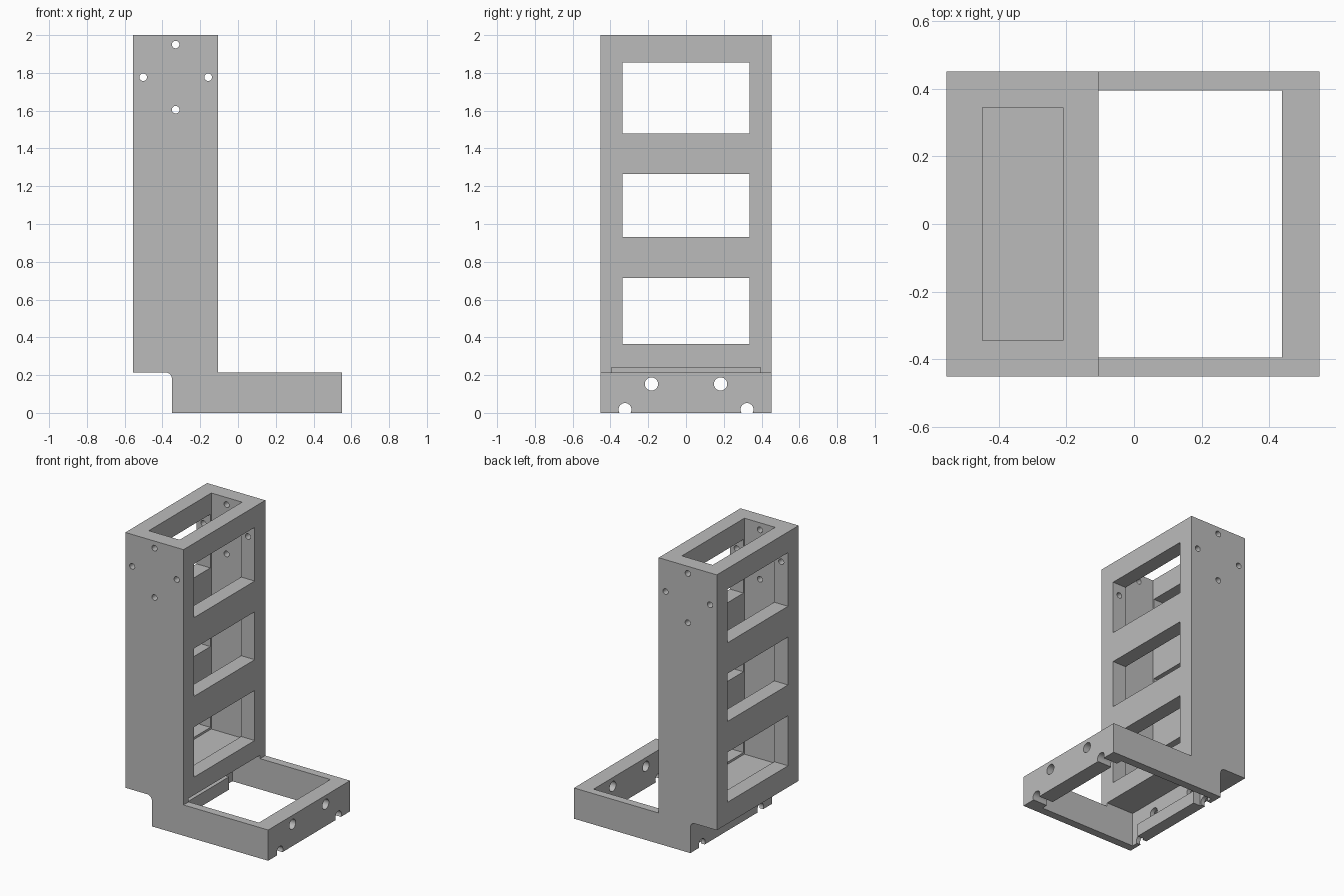
import bpy, bmesh, math
from mathutils import Matrix, Vector

if "Cube" in bpy.data.objects:
    bpy.data.objects.remove(bpy.data.objects["Cube"])

grey = bpy.data.materials.new("machined_grey")
grey.diffuse_color = (0.5, 0.5, 0.5, 1)
grey.use_nodes = True
grey.node_tree.nodes["Principled BSDF"].inputs["Base Color"].default_value = grey.diffuse_color


def make_object(name, bm):
    bmesh.ops.recalc_face_normals(bm, faces=bm.faces[:])
    mesh = bpy.data.meshes.new(name)
    bm.to_mesh(mesh)
    bm.free()
    mesh.materials.append(grey)
    ob = bpy.data.objects.new(name, mesh)
    bpy.context.collection.objects.link(ob)
    return ob


def box(name, x0, x1, y0, y1, z0, z1):
    bm = bmesh.new()
    bmesh.ops.create_cube(bm, size=1)
    size = Vector((x1 - x0, y1 - y0, z1 - z0))
    mid = Vector((x0 + x1, y0 + y1, z0 + z1)) / 2
    bmesh.ops.transform(bm, verts=bm.verts[:],
                        matrix=Matrix.Translation(mid) @ Matrix.Diagonal(size).to_4x4())
    return make_object(name, bm)


def rod(name, axis, center, r, length):
    bm = bmesh.new()
    bmesh.ops.create_cone(bm, cap_ends=True, segments=32, radius1=r, radius2=r, depth=length)
    rot = Matrix.Rotation(math.pi / 2, 4, axis)
    bmesh.ops.transform(bm, verts=bm.verts[:], matrix=Matrix.Translation(center) @ rot)
    return make_object(name, bm)


def cut(ob, cutter):
    mod = ob.modifiers.new("cut", 'BOOLEAN')
    mod.operation = 'DIFFERENCE'
    mod.solver = 'EXACT'
    mod.object = cutter
    bpy.context.view_layer.objects.active = ob
    bpy.ops.object.modifier_apply(modifier=mod.name)
    bpy.data.objects.remove(cutter)


# L-shaped body: side profile with a filleted step, extruded across y
W = 0.452
R = 0.035
profile = [(0.55, 0), (0.55, 0.215), (-0.105, 0.215), (-0.105, 2), (-0.555, 2), (-0.555, 0.215)]
for i in range(9):
    a = math.pi / 2 * (1 - i / 8)
    profile.append((-0.35 - R + R * math.cos(a), 0.215 - R + R * math.sin(a)))
profile.append((-0.35, 0))
bm = bmesh.new()
face = bm.faces.new([bm.verts.new((x, -W, z)) for x, z in profile])
ext = bmesh.ops.extrude_face_region(bm, geom=[face])
bmesh.ops.translate(bm, vec=(0, 2 * W, 0),
                    verts=[v for v in ext["geom"] if isinstance(v, bmesh.types.BMVert)])
body = make_object("angle_bracket_body", bm)

# column shaft and the open base frame, reaching slightly up under the column
cut(body, box("shaft_cutter", -0.448, -0.21, -0.345, 0.345, 0.35, 2.2))
cut(body, box("base_cutter", -0.32, 0.438, -0.395, 0.395, -0.2, 0.24))

# three window openings through both column walls
for z0, z1 in ((0.365, 0.715), (0.93, 1.265), (1.48, 1.855)):
    cut(body, box("window_cutter", -0.8, 0.1, -0.335, 0.335, z0, z1))

# four bolt holes across the column head
for x, z in ((-0.33, 1.95), (-0.33, 1.605), (-0.502, 1.777), (-0.158, 1.777)):
    cut(body, rod("bolt_cutter", 'X', (x, 0, z), 0.02, 2))

# holes and bottom notches along the base
for side in (-1, 1):
    cut(body, rod("hole_cutter", 'Y', (0, side * 0.183, 0.153), 0.035, 2))
    cut(body, rod("notch_cutter", 'Y', (0, side * 0.323, 0.018), 0.034, 2))

# low ledge inside the rear base wall
ledge = box("rear_base_ledge", -0.32, -0.265, -0.28, 0.28, 0, 0.09)

bpy.ops.object.select_all(action='DESELECT')
body.select_set(True)
bpy.context.view_layer.objects.active = body
bpy.ops.object.shade_smooth_by_angle(angle=math.radians(30))
